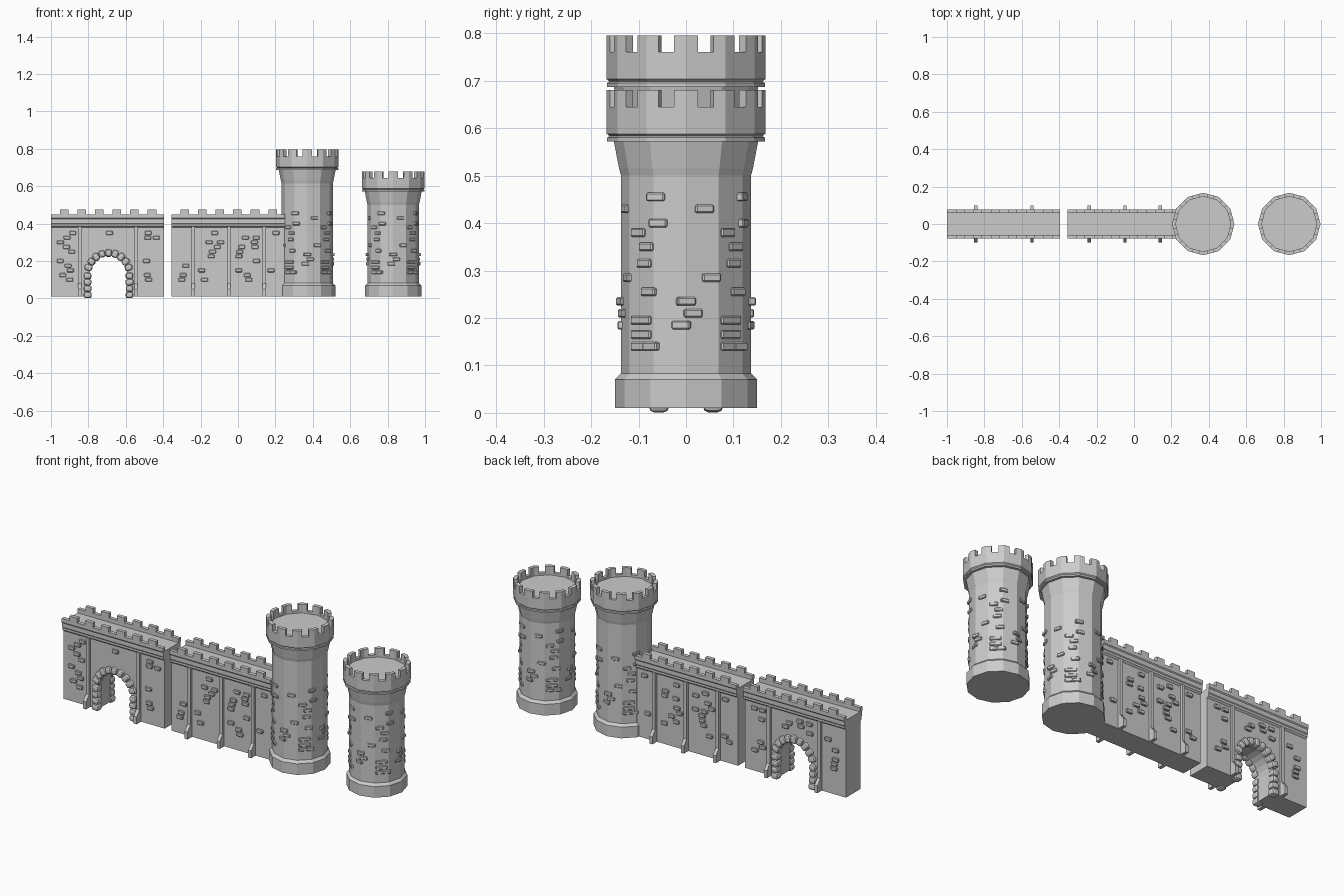
import bpy, bmesh, math, random
from mathutils import Matrix, Vector

random.seed(4)
if "Cube" in bpy.data.objects:
    bpy.data.objects.remove(bpy.data.objects["Cube"])

stone = bpy.data.materials.new("grey stone")
stone.use_nodes = True
GREY = (0.6, 0.6, 0.6, 1)
stone.diffuse_color = GREY
stone.node_tree.nodes["Principled BSDF"].inputs["Base Color"].default_value = GREY


def finish(name, bm):
    bmesh.ops.recalc_face_normals(bm, faces=bm.faces)
    mesh = bpy.data.meshes.new(name)
    bm.to_mesh(mesh)
    bm.free()
    mesh.materials.append(stone)
    ob = bpy.data.objects.new(name, mesh)
    bpy.context.collection.objects.link(ob)
    return ob


def bevel(ob, width, segments=1):
    mod = ob.modifiers.new("Bevel", "BEVEL")
    mod.width, mod.segments = width, segments


def add_box(bm, size, matrix):
    bmesh.ops.create_cube(bm, size=1, matrix=matrix @ Matrix.Diagonal((*size, 1)))


def add_prism(bm, outline, step):
    """Extrude a closed outline of points along a step vector."""
    face = bm.faces.new([bm.verts.new(p) for p in outline])
    out = bmesh.ops.extrude_face_region(bm, geom=[face])["geom"]
    moved = [v for v in out if isinstance(v, bmesh.types.BMVert)]
    bmesh.ops.translate(bm, verts=moved, vec=step)


# ---------- Towers ----------
SIDES = 12
SHAFT_R, CROWN_R, RIM = 0.137, 0.167, 0.02
# Brick positions on one quarter: sideways offset, height
TOWER_BRICKS = [(-.065, .455), (.04, .43), (-.06, .40), (-.085, .35), (.09, .38),
                (-.09, .315), (.055, .285), (-.08, .255), (0, .235), (.015, .21),
                (-.01, .185), (-.09, .195), (.09, .195), (-.09, .165), (.09, .165),
                (-.075, .14), (.09, .14)]


def ring_point(r, i, z):
    a = math.tau * i / SIDES
    return Vector((r * math.cos(a), r * math.sin(a), z))


def tower(name, x, top):
    # Lathed body with foot, shaft, flared neck, collar and sunken floor
    crenel = top - 0.035
    profile = [(0.15, 0.01), (0.15, 0.07), (SHAFT_R, 0.083), (SHAFT_R, top - .18),
               (0.141, top - .165), (0.152, top - .108), (0.166, top - .108),
               (0.166, top - .1), (0.161, top - .097), (CROWN_R, top - .092),
               (CROWN_R, crenel), (CROWN_R - RIM, crenel), (CROWN_R - RIM, crenel - .012)]
    bm = bmesh.new()
    rings = [[bm.verts.new(ring_point(r, i, z)) for i in range(SIDES)] for r, z in profile]
    for a, b in zip(rings, rings[1:]):
        for i in range(SIDES):
            j = (i + 1) % SIDES
            bm.faces.new((a[i], a[j], b[j], b[i]))
    bm.faces.new(rings[0])
    bm.faces.new(rings[-1])
    finish(name + "_body", bm).location.x = x

    # Battlements wrapped round each corner
    bm = bmesh.new()
    inner, reach = CROWN_R - RIM, 0.3
    for i in range(SIDES):
        outline = []
        for r, order in ((CROWN_R, (-1, 0, 1)), (inner, (1, 0, -1))):
            corner = ring_point(r, i, crenel)
            for s in order:
                outline.append(corner.lerp(ring_point(r, i + s, crenel), reach * abs(s)))
        add_prism(bm, outline, (0, 0, top - crenel))
    finish(name + "_battlements", bm).location.x = x

    # Raised bricks lying on the facets
    bm = bmesh.new()
    facet = math.tau / SIDES
    apothem = SHAFT_R * math.cos(facet / 2)
    for quarter in range(4):
        for side, z in TOWER_BRICKS:
            a = math.asin(side / SHAFT_R)
            mid = (math.floor(a / facet) + 0.5) * facet
            flat = apothem / math.cos(a - mid)
            turn = Matrix.Rotation(quarter * math.pi / 2 + a, 4, "Z")
            place = turn @ Matrix.Translation((flat - 0.002, 0, z))
            place = place @ Matrix.Rotation(mid - a, 4, "Z")
            add_box(bm, (0.016, 0.04, 0.018), place)
    ob = finish(name + "_bricks", bm)
    ob.location.x = x
    bevel(ob, 0.003)


tower("tall_tower", 0.37, 0.795)
tower("short_tower", 0.83, 0.68)

# ---------- Walls ----------
LENGTH, HALF, BASE, WALL_TOP = 0.605, 0.062, 0.01, 0.385
ARCH_X, ARCH_R, SPRING = -0.692, 0.1, 0.13


def wall(name, x0, pilasters, arch=False):
    x1 = x0 + LENGTH
    # Main slab, with an arched passage when needed
    outline = [(x0, BASE), (x0, WALL_TOP), (x1, WALL_TOP), (x1, BASE)]
    if arch:
        outline.append((ARCH_X + ARCH_R, BASE))
        for i in range(13):
            a = math.pi * i / 12
            outline.append((ARCH_X + ARCH_R * math.cos(a), SPRING + ARCH_R * math.sin(a)))
        outline.append((ARCH_X - ARCH_R, BASE))
    bm = bmesh.new()
    add_prism(bm, [(x, -HALF, z) for x, z in outline], (0, 2 * HALF, 0))
    finish(name + "_slab", bm)

    # Overhanging cornice, parapets and sunken walkway in one section
    half = [(HALF, .378), (.071, .386), (.071, .398), (.074, .402), (.074, .425),
            (.078, .43), (.078, .45), (.058, .45), (.058, .428)]
    section = half + [(-y, z) for y, z in reversed(half)]
    bm = bmesh.new()
    add_prism(bm, [(x0, y, z) for y, z in section], (LENGTH, 0, 0))
    finish(name + "_cornice", bm)

    # Battlements on both parapets
    bm = bmesh.new()
    for i in range(6):
        for s in (-1, 1):
            at = Matrix.Translation((x0 + 0.07 + i * 0.094, s * 0.068, 0.4615))
            add_box(bm, (0.046, 0.02, 0.027), at)
    finish(name + "_battlements", bm)

    # Slim pilasters with a projecting foot
    bm = bmesh.new()
    shape = [(.05, BASE), (.1, BASE), (.1, .05), (.076, .08), (.076, WALL_TOP), (.05, WALL_TOP)]
    for x in pilasters:
        for s in (-1, 1):
            add_prism(bm, [(x - 0.009, s * y, z) for y, z in shape], (0.018, 0, 0))
    finish(name + "_pilasters", bm)

    # Scattered raised bricks, kept clear of pilasters, arch and each other
    bm = bmesh.new()
    for s in (-1, 1):
        placed = []
        for _ in range(400):
            x = random.uniform(x0 + 0.04, x1 - 0.04)
            z = 0.1 + 0.025 * random.randrange(11)
            near_arch = arch and abs(x - ARCH_X) < 0.17 and z < 0.29
            if near_arch or any(abs(x - p) < 0.036 for p in pilasters):
                continue
            if any(abs(x - px) < 0.045 and abs(z - pz) < 0.02 for px, pz in placed):
                continue
            placed.append((x, z))
            add_box(bm, (0.036, 0.02, 0.02), Matrix.Translation((x, s * HALF, z)))
            if len(placed) == (17 if arch else 24):
                break
    bevel(finish(name + "_bricks", bm), 0.003)


wall("gate_wall", -1.0, (-0.847, -0.545), arch=True)
wall("plain_wall", -0.355, (-0.24, -0.048, 0.14))

# ---------- Rounded stones round the gate ----------
bm = bmesh.new()
spots = [(s * 0.112, 0.018 + 0.034 * i, 0) for s in (-1, 1) for i in range(4)]
for i in range(1, 10):
    a = math.pi * i / 10
    spots.append((0.113 * math.cos(a), SPRING + 0.113 * math.sin(a), a))
for dx, z, a in spots:
    for s in (-1, 1):
        place = Matrix.Translation((ARCH_X + dx, s * 0.057, z)) @ Matrix.Rotation(-a, 4, "Y")
        place = place @ Matrix.Rotation(random.uniform(-.12, .12), 4, "Y")
        add_box(bm, (0.04 * random.uniform(.9, 1.1), 0.042, 0.034), place)
lowest = min(v.co.z for v in bm.verts)
bmesh.ops.translate(bm, verts=bm.verts, vec=(0, 0, -lowest))
bevel(finish("arch_stones", bm), 0.011, 2)
